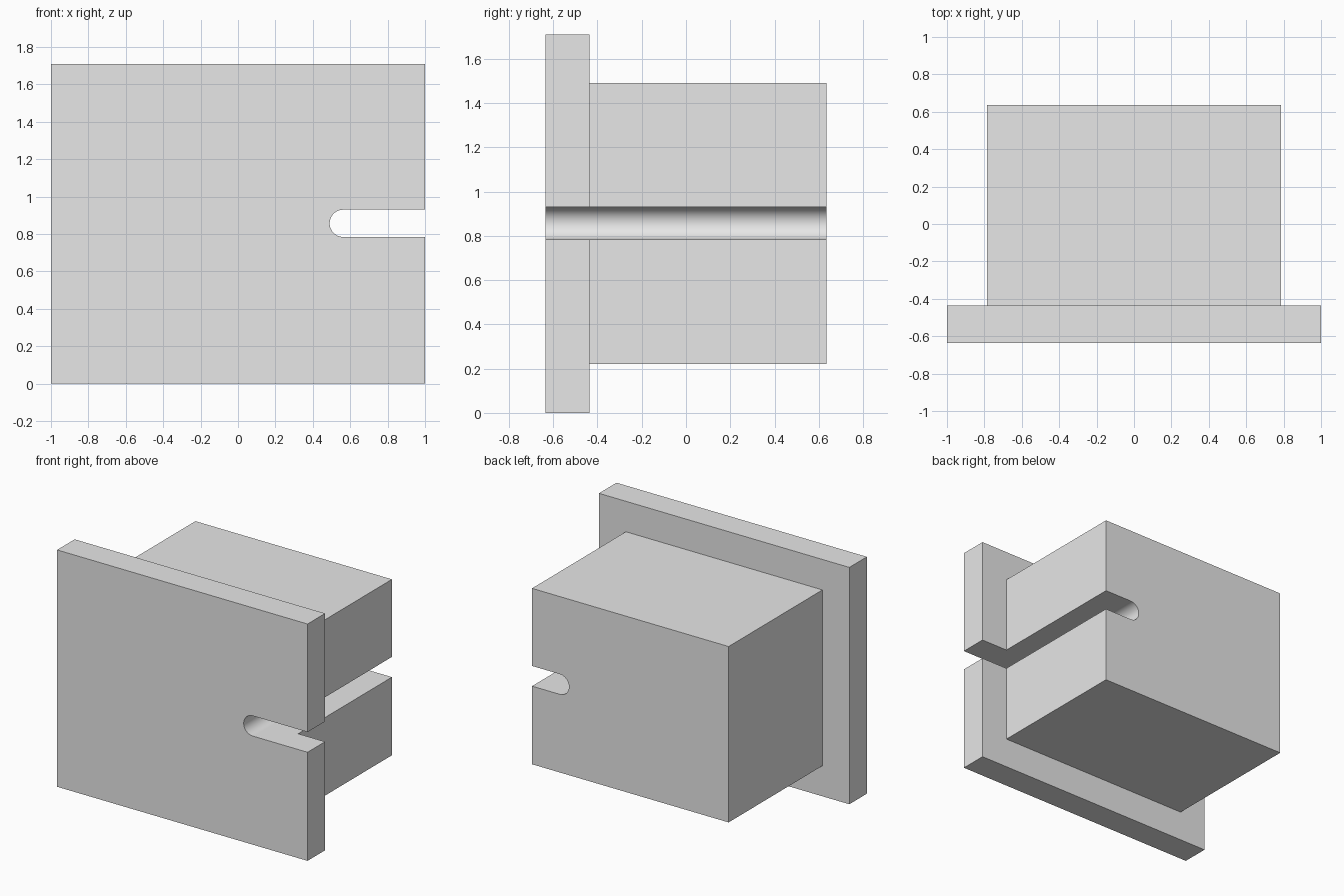
import bpy
import bmesh
from math import pi, sin, cos

cube = bpy.data.objects.get("Cube")
if cube:
    bpy.data.objects.remove(cube, do_unlink=True)

# One plain grey for everything
GREY = (0.8, 0.8, 0.8, 1.0)
grey = bpy.data.materials.new("light_grey")
grey.use_nodes = True
grey.diffuse_color = GREY
grey.node_tree.nodes["Principled BSDF"].inputs["Base Color"].default_value = GREY

# Round-ended slot, open towards +x, cut through both parts
SLOT_X, SLOT_Z, SLOT_R = 0.563, 0.857, 0.073
ARC_STEPS = 24


def slotted_slab(name, half_width, bottom, top, front, back):
    """Rectangle with a side slot, extruded from front to back."""
    arc = [(SLOT_X - SLOT_R * sin(pi * i / ARC_STEPS),
            SLOT_Z - SLOT_R * cos(pi * i / ARC_STEPS))
           for i in range(ARC_STEPS + 1)]
    profile = [(-half_width, bottom), (half_width, bottom),
               (half_width, SLOT_Z - SLOT_R), *arc,
               (half_width, SLOT_Z + SLOT_R),
               (half_width, top), (-half_width, top)]

    bm = bmesh.new()
    face = bm.faces.new([bm.verts.new((x, front, z)) for x, z in profile])
    extruded = bmesh.ops.extrude_face_region(bm, geom=[face], use_keep_orig=True)
    moved = [v for v in extruded["geom"] if isinstance(v, bmesh.types.BMVert)]
    bmesh.ops.translate(bm, verts=moved, vec=(0, back - front, 0))
    bmesh.ops.recalc_face_normals(bm, faces=bm.faces)

    # Smooth only the rounded end of the slot
    for f in bm.faces:
        c = f.calc_center_median()
        f.smooth = (len(f.verts) == 4 and abs(c.z - SLOT_Z) < SLOT_R
                    and 0 < c.x < SLOT_X)

    mesh = bpy.data.meshes.new(name)
    bm.to_mesh(mesh)
    bm.free()
    mesh.materials.append(grey)
    obj = bpy.data.objects.new(name, mesh)
    bpy.context.collection.objects.link(obj)
    return obj


# Wide front plate and the deep block behind it
slotted_slab("front_plate", 1.0, 0.0, 1.71, -0.635, -0.435)
slotted_slab("rear_block", 0.785, 0.22, 1.49, -0.435, 0.635)
